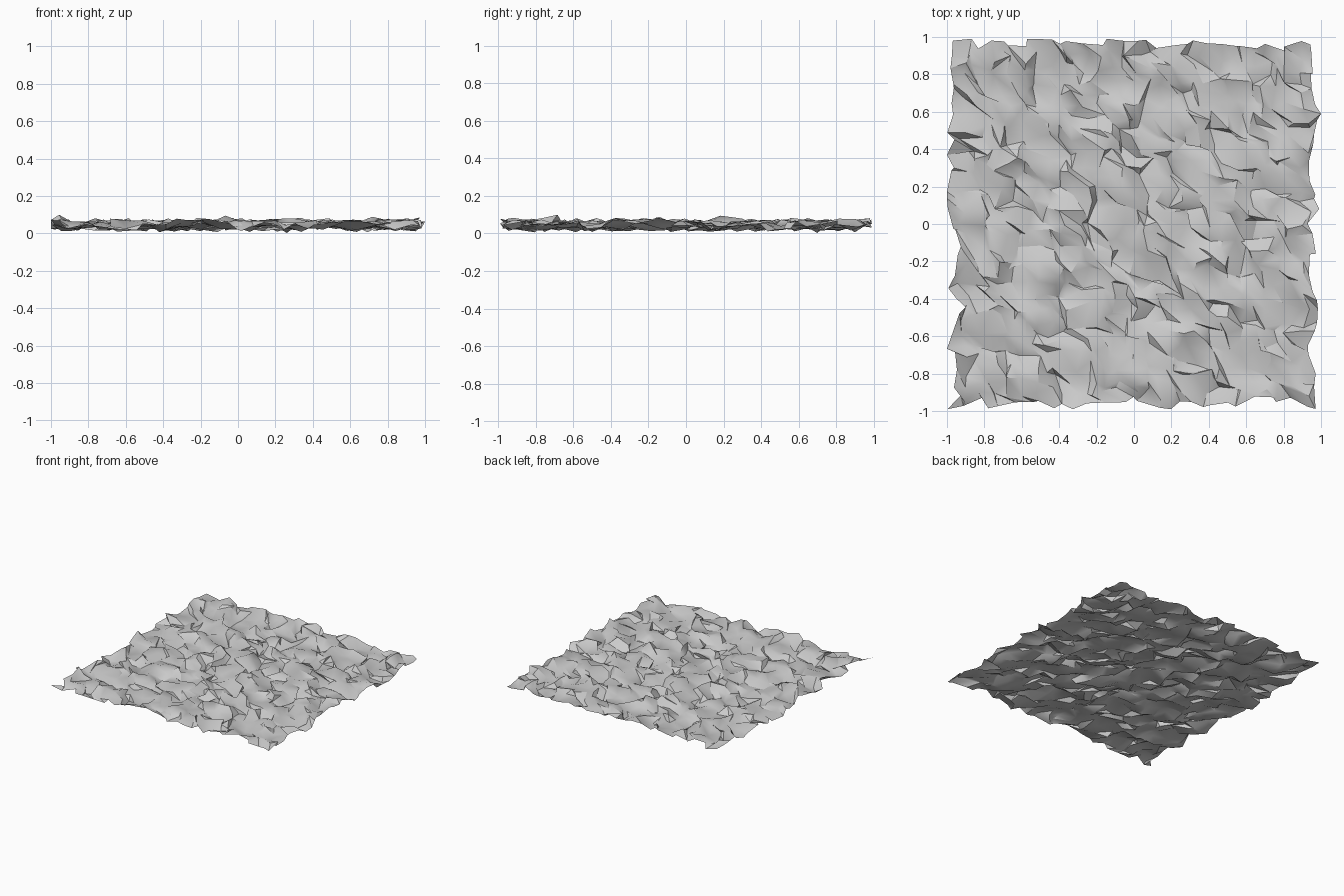
import bpy, bmesh, random
from mathutils import Vector, noise

CELLS = 30        # squares along each side
HALF = 0.965      # half width before roughening
MID = 0.047       # middle height of the relief
FOLD = 0.07       # strength of the rolling folds
CHIP = 0.026      # extra sideways shift of single points


def clamp(value, low, high):
    return max(low, min(high, value))


cube = bpy.data.objects.get("Cube")
if cube:
    bpy.data.objects.remove(cube, do_unlink=True)

rng = random.Random(4)

# Stone colour
stone = bpy.data.materials.new("grey_stone")
stone.use_nodes = True
grey = (0.6, 0.6, 0.6, 1)
stone.diffuse_color = grey
stone.node_tree.nodes["Principled BSDF"].inputs["Base Color"].default_value = grey

# Flat ground sheet
bm = bmesh.new()
bmesh.ops.create_grid(bm, x_segments=CELLS, y_segments=CELLS, size=HALF)
bmesh.ops.triangulate(bm, faces=bm.faces)

# Rough, partly folded relief: rolling folds plus a small shift of each point
for v in bm.verts:
    fold = noise.noise_vector(v.co * 9 + Vector((0.3, 0.7, 2.4))) * FOLD
    x = v.co.x + fold.x + rng.uniform(-CHIP, CHIP)
    y = v.co.y + fold.y + rng.uniform(-CHIP, CHIP)
    z = MID + fold.z * 0.8 + rng.uniform(-0.008, 0.008)
    v.co = (clamp(x, -1, 1), clamp(y, -0.99, 0.99), clamp(z, 0, 0.1))

mesh = bpy.data.meshes.new("rough_ground")
bm.to_mesh(mesh)
bm.free()
mesh.materials.append(stone)
ground = bpy.data.objects.new("rough_ground", mesh)
bpy.context.collection.objects.link(ground)

# Soft shading with crisp creases
bpy.context.view_layer.objects.active = ground
ground.select_set(True)
bpy.ops.object.shade_smooth_by_angle(angle=0.6)
